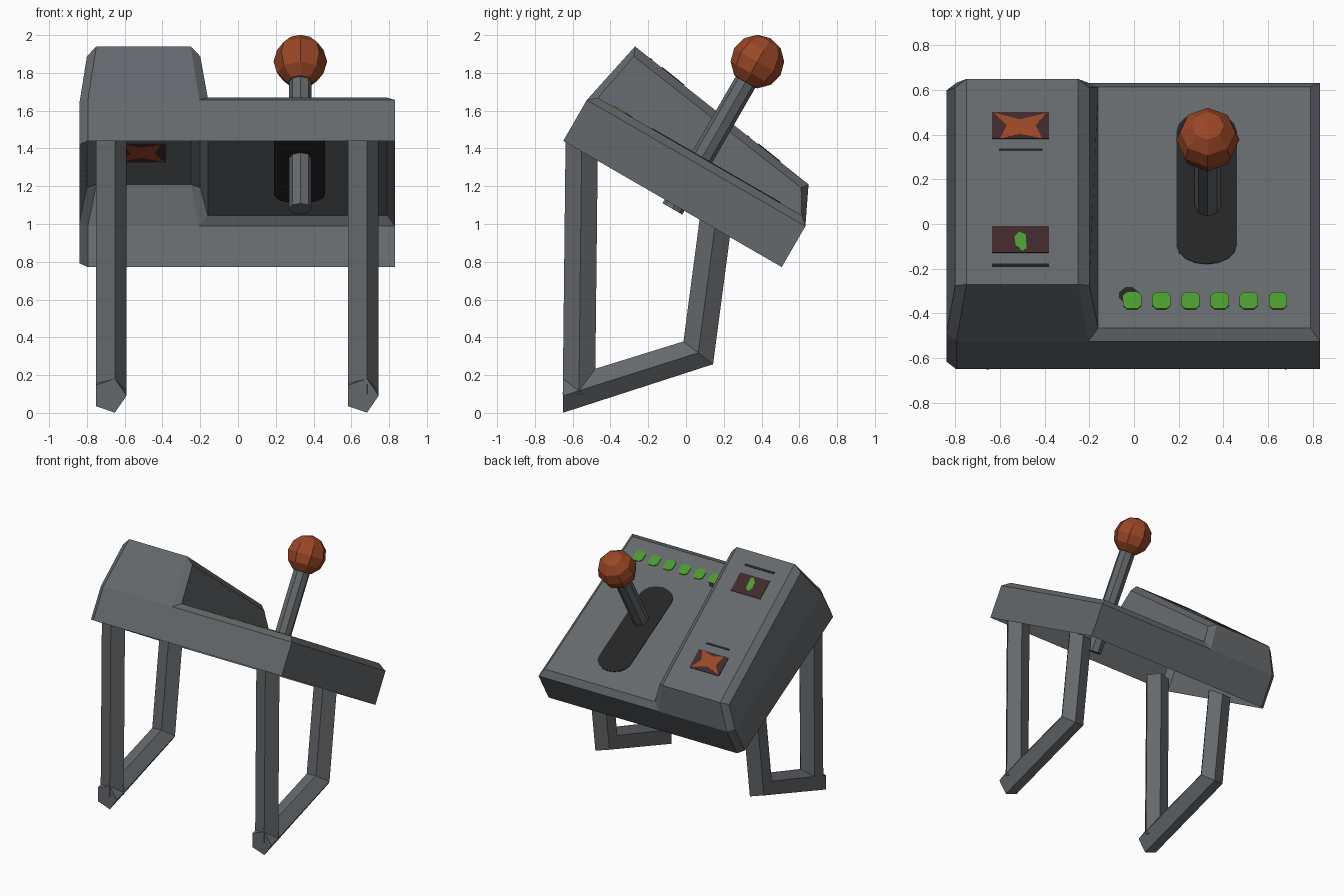
import bpy, bmesh, math
from mathutils import Vector, Matrix

if "Cube" in bpy.data.objects:
    bpy.data.objects.remove(bpy.data.objects["Cube"])

S, C = 0.5, math.sqrt(3) / 2          # 30 degree tilt of the console


def material(name, rgb):
    m = bpy.data.materials.new(name)
    m.diffuse_color = (*rgb, 1)
    m.use_nodes = True
    m.node_tree.nodes["Principled BSDF"].inputs["Base Color"].default_value = m.diffuse_color
    return m


GREY = material("slate grey", (0.13, 0.14, 0.15))
BLACK = material("black", (0.018, 0.018, 0.018))
RUST = material("rust orange", (0.32, 0.062, 0.02))
GREEN = material("green", (0.07, 0.32, 0.03))
MAROON = material("dark maroon", (0.05, 0.022, 0.024))


def tilt(x, u, n):
    """Console space (across, down the slope, away from surface) to world."""
    return Vector((x, -0.65 + C * u + S * n, 1.44 - S * u + C * n))


def finish(bm, name, mat, recalc=True):
    if recalc:
        bmesh.ops.recalc_face_normals(bm, faces=bm.faces[:])
    me = bpy.data.meshes.new(name)
    bm.to_mesh(me)
    bm.free()
    me.materials.append(mat)
    ob = bpy.data.objects.new(name, me)
    bpy.context.collection.objects.link(ob)
    return ob


# Console shell: low deck on the right, raised pod on the left, open below
L = 1.336
pts = {}
for e, f in (("f", lambda d: d), ("b", lambda d: L - d)):
    back = e == "b"
    pts.update({
        e + "0": (-0.84, f(0.04), 0), e + "1": (-0.795, f(0), 0), e + "2": (0.832, f(0), 0),
        e + "3": (-0.84, f(0.04), 0.25), e + "4": (-0.795, f(0), 0.25),
        e + "5": (-0.205, f(0), 0.25), e + "6": (0.832, f(0), 0.25),
        e + "7": (-0.16, f(0.045), 0.29), e + "8": (0.79, f(0.045), 0.29),
    })
    us, ns, ut, nt = (1.215, 0.415, 1.24, 0.45) if back else (0.1, 0.575, 0.079, 0.623)
    pts.update({
        e + "s": (-0.8, us, ns), e + "r": (-0.2, us, ns),
        e + "t": (-0.75, ut, nt), e + "q": (-0.25, ut, nt),
    })
bm = bmesh.new()
V = {k: bm.verts.new(tilt(*p)) for k, p in pts.items()}
for e in "fb":
    # wall, corner, deck bevel, pod end, pod corners
    for face in ("12654", "0143", "5687", "45qt", "34ts", "57rq"):
        bm.faces.new([V[e + c] for c in face])
for a, b in ("03", "3s", "st", "tq", "qr", "r7", "78", "86", "62"):
    bm.faces.new([V["f" + a], V["f" + b], V["b" + b], V["b" + a]])
bmesh.ops.recalc_face_normals(bm, faces=bm.faces[:])
bm.faces.ensure_lookup_table()
if max(bm.faces, key=lambda q: q.calc_center_median().z).normal.z < 0:
    bmesh.ops.reverse_faces(bm, faces=bm.faces[:])
finish(bm, "console_shell", GREY, recalc=False)


# Pentagonal leg tubes with mitred joints
def tube(name, x, path, planes, r=0.09, sides=5):
    bm = bmesh.new()
    rings = []
    for i, (p, m) in enumerate(zip(path, planes)):
        j = min(i, len(path) - 2)
        d = (Vector(path[j + 1]) - Vector(path[j])).normalized()
        perp = Vector((-d.y, d.x))
        m = Vector(m).normalized()
        k = m.dot(perp)
        ring = []
        for s in range(sides):
            a = 2 * math.pi * s / sides
            off = m * (r * math.sin(a) / k)
            ring.append(bm.verts.new((x + r * math.cos(a), p[0] + off.x, p[1] + off.y)))
        rings.append(ring)
    for r0, r1 in zip(rings, rings[1:]):
        for s in range(sides):
            t = (s + 1) % sides
            bm.faces.new((r0[s], r0[t], r1[t], r1[s]))
    bm.faces.new(rings[0])
    bm.faces.new(rings[-1])
    finish(bm, name, GREY)


for side, x in (("left", -0.68), ("right", 0.655)):
    tube(side + "_front_leg", x, [(-0.552, 1.44), (-0.567, 0.1)], [(1, 0), (1, 0)])
    tube(side + "_foot_and_rear_strut", x,
         [(-0.65, 0.091), (0.065, 0.318), (0.155, 1.0)],
         [(0, 1), (-0.13, 0.1), (-1, 0.58)])

# Lever and its knob, standing square to the deck
knob_at = Vector((0.33, 0.378, 1.86))
base_at = Vector((0.33, -0.072, 1.08))
axis = knob_at - base_at
rot = axis.to_track_quat('Z', 'Y').to_matrix().to_4x4()
bm = bmesh.new()
bmesh.ops.create_cone(bm, cap_ends=True, segments=8, radius1=0.06, radius2=0.06,
                      depth=axis.length,
                      matrix=Matrix.Translation((knob_at + base_at) / 2) @ rot)
finish(bm, "lever_rod", GREY)
bm = bmesh.new()
bmesh.ops.create_uvsphere(bm, u_segments=8, v_segments=6, radius=0.142,
                          matrix=Matrix.Translation(knob_at) @ rot)
finish(bm, "lever_knob", RUST)


# Thin plates lying on a console surface
def deck(u):
    return 0.29


def pod(u):
    return 0.623 - 0.149 * (u - 0.079)


def plate(name, outline, surface, mat, lo=-0.004, hi=0.004):
    bm = bmesh.new()
    low, top = ([bm.verts.new(tilt(x, u, surface(u) + h)) for x, u in outline]
                for h in (lo, hi))
    bm.faces.new(low)
    bm.faces.new(top)
    for i in range(len(low)):
        j = (i + 1) % len(low)
        bm.faces.new((low[i], low[j], top[j], top[i]))
    finish(bm, name, mat)


def rect(x0, x1, u0, u1):
    return [(x0, u0), (x1, u0), (x1, u1), (x0, u1)]


def cut_rect(x, u, w, h, c):
    w, h = w / 2, h / 2
    return [(x + a, u + b) for a, b in (
        (-w, -h + c), (-w + c, -h), (w - c, -h), (w, -h + c),
        (w, h - c), (w - c, h), (-w + c, h), (-w, h - c))]


# Lever slot with rounded ends
slot = []
for u, start in ((1.06, 0), (0.475, math.pi)):
    for i in range(9):
        a = start + math.pi * i / 8
        slot.append((0.325 + 0.135 * math.cos(a), u + 0.1 * math.sin(a)))
plate("lever_slot", slot, deck, BLACK)

# Row of buttons and a small dark socket beside them
for i in range(6):
    plate(f"button_{i + 1}", cut_rect(-0.008 + 0.1305 * i, 0.185, 0.082, 0.086, 0.018),
          deck, GREEN, 0, 0.006)
plate("small_socket", cut_rect(-0.022, 0.215, 0.09, 0.08, 0.028), deck, BLACK, 0, 0.003)

# Two screens with marks, and a slit in front of each
plate("rear_screen", rect(-0.635, -0.38, 0.9, 1.052), pod, MAROON)
plate("rear_screen_mark", [(-0.6, 0.9), (-0.51, 0.925), (-0.41, 0.9), (-0.44, 0.976),
                           (-0.39, 1.045), (-0.51, 1.01), (-0.625, 1.045), (-0.57, 0.976)],
      pod, RUST, -0.0048, 0.0048)
plate("front_screen", rect(-0.635, -0.38, 0.256, 0.407), pod, MAROON)
plate("front_screen_mark", [(-0.5, 0.265), (-0.48, 0.28), (-0.485, 0.36),
                            (-0.515, 0.375), (-0.535, 0.345), (-0.53, 0.3)],
      pod, GREEN, -0.0048, 0.0048)
plate("rear_slit", rect(-0.605, -0.41, 0.832, 0.845), pod, BLACK, 0, 0.003)
plate("front_slit", rect(-0.635, -0.38, 0.18, 0.196), pod, BLACK, 0, 0.003)
